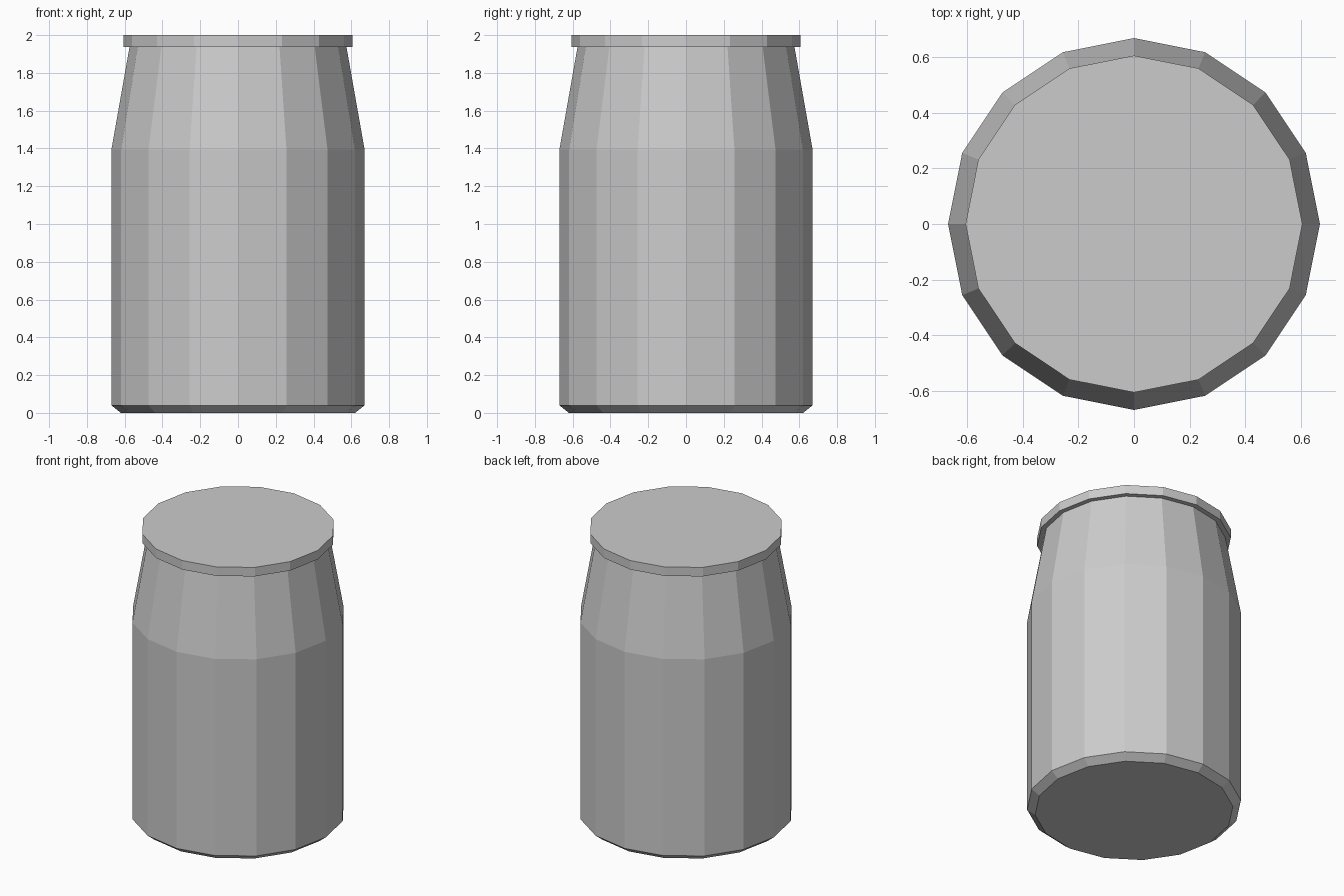
import bpy
import bmesh
from math import cos, sin, tau

cube = bpy.data.objects.get("Cube")
if cube:
    bpy.data.objects.remove(cube, do_unlink=True)

SIDES = 16

grey = bpy.data.materials.new("grey")
grey.use_nodes = True
color = (0.6, 0.6, 0.6, 1)
grey.diffuse_color = color
grey.node_tree.nodes["Principled BSDF"].inputs["Base Color"].default_value = color


def lathe(name, profile):
    """Closed, flat-shaded solid from (radius, height) points, bottom to top."""
    bm = bmesh.new()
    rings = [[bm.verts.new((r * cos(tau * i / SIDES), r * sin(tau * i / SIDES), z))
              for i in range(SIDES)] for r, z in profile]
    for low, high in zip(rings, rings[1:]):
        for i in range(SIDES):
            j = (i + 1) % SIDES
            bm.faces.new((low[i], low[j], high[j], high[i]))
    bm.faces.new(rings[0][::-1])
    bm.faces.new(rings[-1])
    mesh = bpy.data.meshes.new(name)
    bm.to_mesh(mesh)
    bm.free()
    mesh.materials.append(grey)
    obj = bpy.data.objects.new(name, mesh)
    bpy.context.collection.objects.link(obj)
    return obj


# Jar body: bevelled base, straight wall, tapering shoulder
lathe("jar_body", [(0.62, 0), (0.67, 0.04), (0.67, 1.395), (0.573, 1.945)])

# Flat lid overhanging the neck
lathe("lid", [(0.607, 1.938), (0.607, 2.0)])
